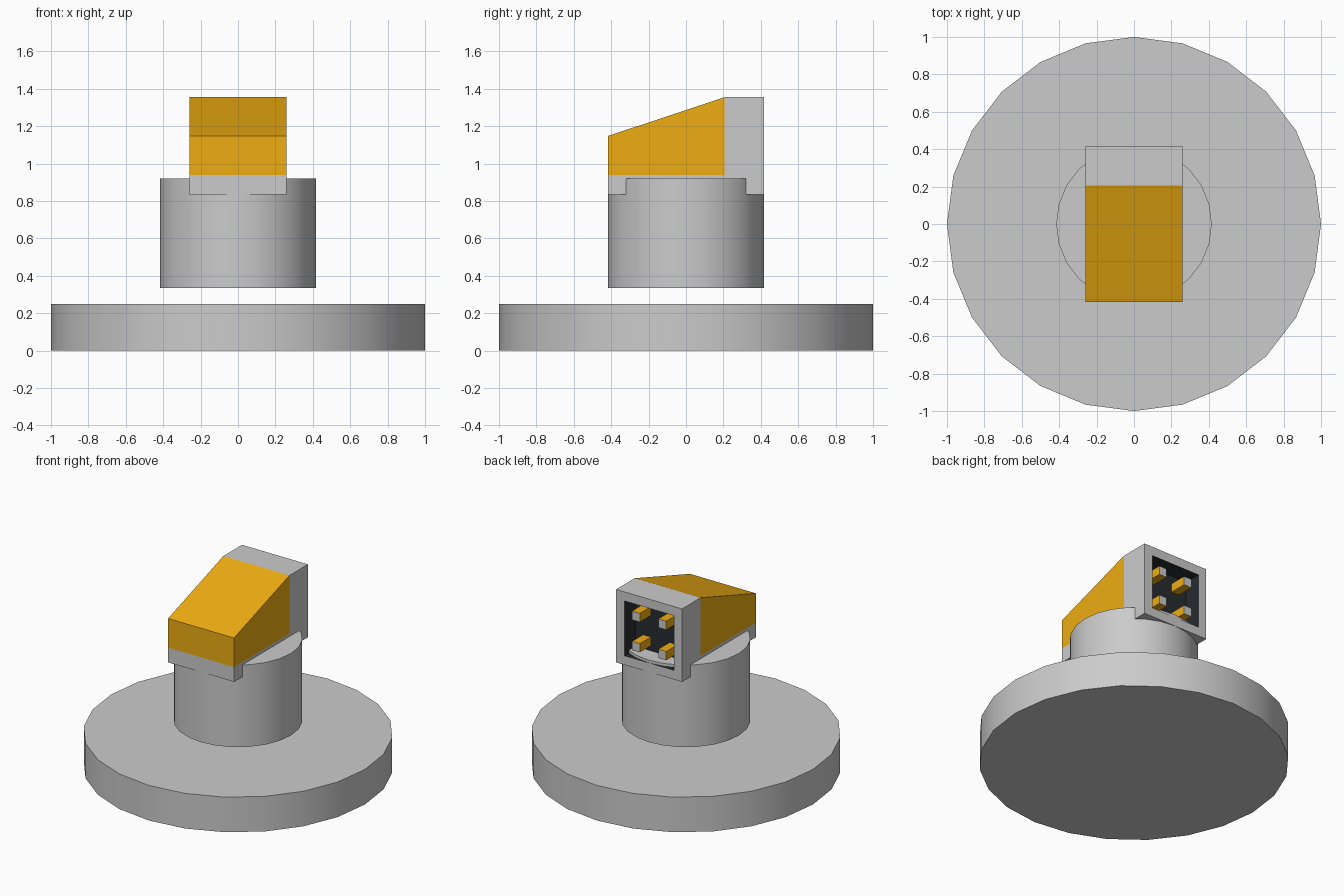
import bpy, bmesh
from mathutils import Vector, Matrix

if "Cube" in bpy.data.objects:
    bpy.data.objects.remove(bpy.data.objects["Cube"])

def material(name, rgb):
    m = bpy.data.materials.new(name)
    m.diffuse_color = (*rgb, 1)
    m.use_nodes = True
    m.node_tree.nodes["Principled BSDF"].inputs["Base Color"].default_value = m.diffuse_color
    return m

gold = material("gold", (0.86, 0.42, 0.006))
dark = material("dark", (0.02, 0.025, 0.03))

def to_object(name, bm, mats=()):
    bmesh.ops.recalc_face_normals(bm, faces=bm.faces)
    me = bpy.data.meshes.new(name)
    bm.to_mesh(me)
    bm.free()
    for m in mats:
        me.materials.append(m)
    ob = bpy.data.objects.new(name, me)
    bpy.context.collection.objects.link(ob)
    return ob

def disc(name, radius, z0, z1):
    bm = bmesh.new()
    bmesh.ops.create_cone(bm, cap_ends=True, segments=24, radius1=radius, radius2=radius,
                          depth=z1 - z0, matrix=Matrix.Translation((0, 0, (z0 + z1) / 2)))
    for f in bm.faces:
        f.smooth = abs(f.normal.z) < 0.5
    for e in bm.edges:
        e.smooth = e.calc_face_angle(0) < 0.7
    to_object(name, bm)

# Round base and floating neck
disc("base_disc", 1.0, 0, 0.25)
disc("neck", 0.416, 0.335, 0.92)

# Head: side profile extruded across x
W, B, S = 0.26, 0.416, 0.207      # half width, half depth, slope top edge
Z0, ZG, ZT = 0.835, 0.94, 1.355   # bottom, gold start, top
bm = bmesh.new()
profile = [(-B, Z0), (B, Z0), (B, ZT), (S, ZT), (-B, 1.148)]
face = bm.faces.new([bm.verts.new((-W, y, z)) for y, z in profile])
ext = bmesh.ops.extrude_face_region(bm, geom=[face])
bmesh.ops.translate(bm, vec=(2 * W, 0, 0),
                    verts=[v for v in ext["geom"] if isinstance(v, bmesh.types.BMVert)])
bmesh.ops.recalc_face_normals(bm, faces=bm.faces)

# Split lines between the gold and grey areas
bmesh.ops.bisect_plane(bm, geom=bm.verts[:] + bm.edges[:] + bm.faces[:],
                       plane_co=(0, S, 0), plane_no=(0, 1, 0), dist=1e-5)
front = [f for f in bm.faces if f.calc_center_median().y < S - 0.01]
edges = list({e for f in front for e in f.edges})
verts = list({v for f in front for v in f.verts})
bmesh.ops.bisect_plane(bm, geom=verts + edges + front,
                       plane_co=(0, 0, ZG), plane_no=(0, 0, 1), dist=1e-5)
for f in bm.faces:
    c = f.calc_center_median()
    if c.y < S - 0.01 and c.z > ZG + 0.01:
        f.material_index = 1

# Dark recess in the back
DEPTH = 0.125
back = max(bm.faces, key=lambda f: f.calc_center_median().y)
bmesh.ops.inset_region(bm, faces=[back], thickness=0.065, use_even_offset=True)
inner = bmesh.ops.extrude_discrete_faces(bm, faces=[back])["faces"][0]
bmesh.ops.translate(bm, vec=(0, -DEPTH, 0), verts=inner.verts)
inner.material_index = 2
for e in inner.edges:
    for f in e.link_faces:
        f.material_index = 2
to_object("head", bm, (None, gold, dark))

# Four gold pegs with grey tips inside the recess
for i, (sx, sz) in enumerate([(-1, -1), (1, -1), (-1, 1), (1, 1)]):
    bm = bmesh.new()
    loc = Vector((sx * 0.104, B - DEPTH / 2, 1.095 + sz * 0.108))
    bmesh.ops.create_cube(bm, size=1, matrix=Matrix.Translation(loc) @ Matrix.Diagonal((0.062, DEPTH, 0.062, 1)))
    for f in bm.faces:
        f.material_index = 0 if f.calc_center_median().y > B - 0.01 else 1
    to_object(f"peg_{i + 1}", bm, (None, gold))
